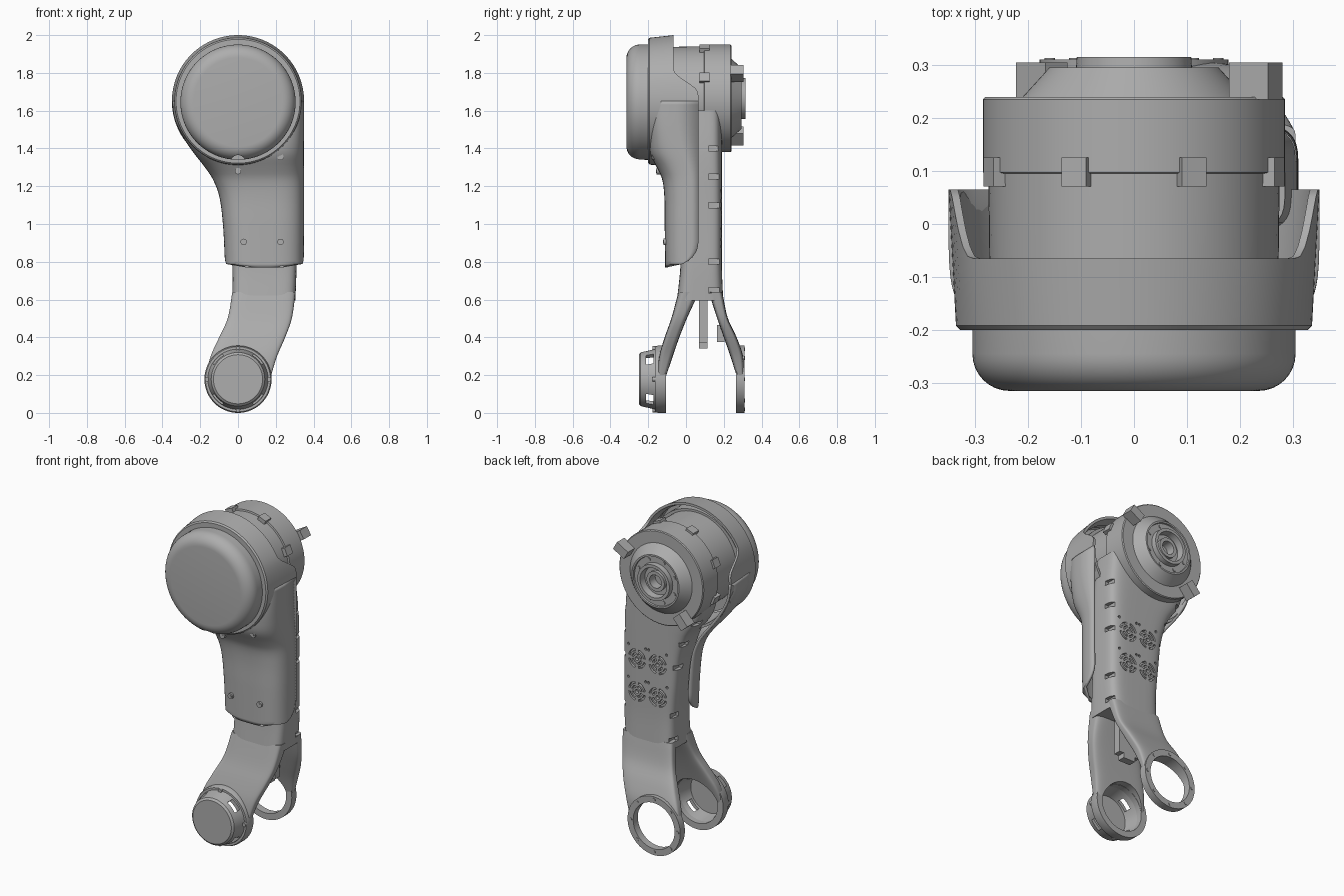
import bpy, bmesh, math
from mathutils import Vector, Matrix

if "Cube" in bpy.data.objects:
    bpy.data.objects.remove(bpy.data.objects["Cube"])

GREY = (0.42, 0.42, 0.42, 1)
mat = bpy.data.materials.new("metal grey")
mat.use_nodes = True
mat.diffuse_color = GREY
mat.node_tree.nodes["Principled BSDF"].inputs["Base Color"].default_value = GREY


def finish(name, bm, angle=35):
    bmesh.ops.remove_doubles(bm, verts=bm.verts, dist=1e-5)
    bmesh.ops.recalc_face_normals(bm, faces=bm.faces)
    me = bpy.data.meshes.new(name)
    bm.to_mesh(me)
    bm.free()
    ob = bpy.data.objects.new(name, me)
    bpy.context.collection.objects.link(ob)
    me.materials.append(mat)
    smooth(ob, angle)
    return ob


def activate(ob):
    bpy.ops.object.select_all(action='DESELECT')
    ob.select_set(True)
    bpy.context.view_layer.objects.active = ob


def smooth(ob, angle=35):
    activate(ob)
    bpy.ops.object.shade_smooth_by_angle(angle=math.radians(angle))


def bridge(bm, rings, closed):
    rows = [[bm.verts.new(p) for p in ring] for ring in rings]
    n = len(rows[0])
    for a, b in zip(rows, rows[1:]):
        for i in range(n if closed else n - 1):
            j = (i + 1) % n
            bm.faces.new((a[i], a[j], b[j], b[i]))
    return rows


def lathe(name, profile, cz, seg=64):
    """Turn (radius, y) points about a front-to-back axis at height cz."""
    bm = bmesh.new()
    turn = [2 * math.pi * i / seg for i in range(seg)]
    bridge(bm, [[(r * math.cos(t), y, cz + r * math.sin(t)) for t in turn]
                for r, y in profile], True)
    bmesh.ops.dissolve_degenerate(bm, edges=bm.edges, dist=1e-6)
    return finish(name, bm)


def sample(keys, z):
    """Smooth interpolation of rows (z, values...) sorted by falling z."""
    k = next((i for i in range(len(keys) - 1) if z >= keys[i + 1][0]), len(keys) - 2)
    p = [keys[max(0, min(len(keys) - 1, k + d))] for d in (-1, 0, 1, 2)]
    h = p[2][0] - p[1][0]
    t = (z - p[1][0]) / h
    out = []
    for c in range(1, len(p[1])):
        m = [(p[i + 1][c] - p[i - 1][c]) / (p[i + 1][0] - p[i - 1][0]) * h for i in (1, 2)]
        a, b = p[1][c], p[2][c]
        out.append(a + t * m[0] + t * t * (3 * (b - a) - 2 * m[0] - m[1])
                   + t ** 3 * (2 * (a - b) + m[0] + m[1]))
    return out


def loft(name, keys, steps=28, power=5, seg=48):
    """Solid of rounded box sections from rows (z, left, right, front, back)."""
    bm, rings = bmesh.new(), []
    for s in range(steps + 1):
        z = keys[0][0] + (keys[-1][0] - keys[0][0]) * s / steps
        x0, x1, y0, y1 = sample(keys, z)
        ring = []
        for i in range(seg):
            t = 2 * math.pi * (i + 0.5) / seg
            c, d = [math.copysign(abs(v) ** (2 / power), v) for v in (math.cos(t), math.sin(t))]
            ring.append(((x0 + x1 + (x1 - x0) * c) / 2, (y0 + y1 + (y1 - y0) * d) / 2, z))
        rings.append(ring)
    rows = bridge(bm, rings, True)
    bm.faces.new(rows[0])
    bm.faces.new(rows[-1])
    return finish(name, bm)


def box(bm, centre, size, tilt=0):
    m = Matrix.Translation(centre) @ Matrix.Rotation(tilt, 4, 'Y') @ Matrix.Diagonal((*size, 1))
    return bmesh.ops.create_cube(bm, size=1, matrix=m)


def disc(bm, centre, r, depth, seg=16):
    m = Matrix.Translation(centre) @ Matrix.Rotation(math.pi / 2, 4, 'X')
    bmesh.ops.create_cone(bm, cap_ends=True, segments=seg, radius1=r, radius2=r, depth=depth, matrix=m)


def cut(ob, bm):
    tool = finish("cutter", bm)
    tool.hide_render = True
    mod = ob.modifiers.new("cut", 'BOOLEAN')
    mod.object, mod.solver = tool, 'EXACT'
    activate(ob)
    bpy.ops.object.modifier_apply(modifier=mod.name)
    bpy.data.objects.remove(tool)
    smooth(ob)


def polar(r, deg, y, cz):
    a = math.radians(deg)
    return (r * math.cos(a), y, cz + r * math.sin(a))


# Large rounded motor cap on the front
edge = [(0.235 + 0.07 * math.sin(a), -0.245 - 0.07 * math.cos(a))
        for a in [math.pi / 2 * i / 8 for i in range(9)]]
cap = lathe("motor_cap", [(0, -0.315)] + edge + [(0.305, -0.1), (0, -0.1)], 1.645, 96)
bm = bmesh.new()
disc(bm, (0, -0.3, 1.325), 0.04, 0.16, 24)
cut(cap, bm)

# Rear motor housing with its stepped hub
HUB = 1.665
lathe("motor_housing", [(0, -0.15), (0.272, -0.15), (0.275, 0.095), (0.285, 0.097), (0.285, 0.235),
      (0.28, 0.24), (0.21, 0.24), (0.16, 0.295), (0.15, 0.295), (0.148, 0.285), (0.11, 0.285),
      (0.108, 0.315), (0.09, 0.315), (0.085, 0.275), (0.06, 0.275), (0.06, 0.295),
      (0.04, 0.295), (0.04, 0.24), (0, 0.24)], HUB, 72)
bm = bmesh.new()
for i in range(8):
    disc(bm, polar(0.13, 45 * i + 22.5, 0.285, HUB), 0.01, 0.01)
finish("hub_bolts", bm)

# Clamping lugs around the housing seam
bm = bmesh.new()
for i in range(8):
    deg = 45 * i + 22.5
    box(bm, polar(0.28, deg, 0.098, HUB), (0.035, 0.055, 0.05), -math.radians(deg))
finish("housing_lugs", bm)

# Two stop blocks on the back face
bm = bmesh.new()
for deg in (30, 229):
    box(bm, polar(0.265, deg, 0.27, HUB), (0.085, 0.07, 0.055), -math.radians(deg))
finish("stop_blocks", bm)

# Cover: upper collar whose rear edge dips at the top
bm = bmesh.new()
turn = [2 * math.pi * i / 96 for i in range(96)]


def rear_edge(t):
    s = max(0, min(1, (math.sin(t) - 0.12) / 0.36))
    return 0.065 - 0.13 * s * s * (3 - 2 * s)


def collar(r, y):
    return [(r * math.cos(t), y if y < 0 else rear_edge(t), 1.65 + r * math.sin(t)) for t in turn]


bridge(bm, [collar(*p) for p in ((0.3, -0.12), (0.3, -0.2), (0.328, -0.2), (0.336, -0.192),
                                 (0.35, 0), (0.335, 0), (0.32, -0.12))], True)
finish("cover_collar", bm)

# Cover: lower shell, an open channel that narrows down the arm
shell_keys = [(1.65, -0.35, 0.35, -0.2, 6), (1.55, -0.335, 0.35, -0.2, 6), (1.45, -0.285, 0.35, -0.198, 5),
              (1.37, -0.23, 0.35, -0.19, 4), (1.3, -0.175, 0.35, -0.155, 3.4), (1.24, -0.135, 0.35, -0.127, 3.2),
              (1.15, -0.1, 0.35, -0.115, 3.2), (1, -0.08, 0.35, -0.113, 3.2), (0.77, -0.068, 0.348, -0.11, 3.2)]
bm, rings = bmesh.new(), []
for s in range(49):
    z = 0.77 + 0.88 * (1 - s / 48)
    x0, x1, yf, power = sample(shell_keys, z)
    drop = max(0, (0.9 - z) / 0.13)
    back = 0.065 - 0.17 * (1 - math.sqrt(max(0, 1 - drop ** 2)))
    t0 = math.asin(min(1, ((0.065 - back) / (0.065 - yf)) ** (power / 2)))
    ring = []
    for i in range(41):
        t = t0 + (math.pi - 2 * t0) * i / 40
        c = math.copysign(abs(math.cos(t)) ** (2 / power), math.cos(t))
        y = 0.065 + (yf - 0.065) * max(0, math.sin(t)) ** (2 / power)
        ring.append(((x0 + x1) / 2 + (x1 - x0) / 2 * c, y, z))
    rings.append(ring)
bridge(bm, rings, False)
shell = finish("cover_shell", bm)
if shell.data.polygons[24 * 40 + 20].normal.y > 0:
    shell.data.flip_normals()
mod = shell.modifiers.new("thickness", 'SOLIDIFY')
mod.thickness, mod.offset = 0.015, -1

# Cover screws
bm = bmesh.new()
for x, y, z in ((0, -0.145, 1.28), (0.225, -0.17, 1.355), (0.03, -0.109, 0.905), (0.225, -0.109, 0.905)):
    disc(bm, (x, y, z), 0.017, 0.02)
    disc(bm, (x, y - 0.003, z), 0.009, 0.02, 6)
finish("cover_screws", bm)

# Arm body with side slots and four round vents in the back
body = loft("arm_body", [(1.6, -0.25, 0.285, -0.02, 0.19), (1.42, -0.2, 0.305, -0.02, 0.19),
                         (1.3, -0.12, 0.31, -0.02, 0.19), (1.15, -0.07, 0.31, -0.02, 0.19),
                         (0.95, -0.045, 0.31, -0.025, 0.19), (0.77, -0.03, 0.31, -0.03, 0.19),
                         (0.595, -0.03, 0.304, -0.048, 0.197)])
bm = bmesh.new()
for z in (1.4, 1.25, 1.1, 0.8, 0.65):
    box(bm, (0.31, 0.148, z), (0.05, 0.06, 0.028))
    box(bm, (sample([(1.4, -0.18), (1.25, -0.1), (1.1, -0.06), (0.65, -0.03)], z)[0], 0.148, z), (0.05, 0.06, 0.028))
for x in (0.06, 0.2):
    for z in (0.9, 1.1):
        disc(bm, (x, 0.19, z), 0.012, 0.04)
        for sx in (-1, 1):
            disc(bm, (x + sx * 0.06, 0.19, z + 0.075), 0.008, 0.04, 10)
        for r in (0.03, 0.053):
            for q in range(4):
                angles = [q * 90 + 12 + 66 * k / 6 for k in range(7)]
                rows = bridge(bm, [[(x + polar(rr, a, 0, 0)[0], yy, z + polar(rr, a, 0, 0)[2])
                                    for rr, yy in ((r - 0.006, 0.17), (r + 0.006, 0.17),
                                                   (r + 0.006, 0.21), (r - 0.006, 0.21))]
                                   for a in angles], True)
                bm.faces.new(rows[0])
                bm.faces.new(rows[-1])
cut(body, bm)

# Fork legs, each opened by its bearing hole
JOINT = 0.178
sides = [(0.64, -0.03, 0.305), (0.5, -0.055, 0.285), (0.4, -0.1, 0.25), (0.3, -0.145, 0.207), (0.19, -0.17, 0.173)]
depths = {"front_leg": ((-0.04, 0.07), (-0.078, 0.005), (-0.113, -0.035), (-0.142, -0.07), (-0.155, -0.105)),
          "rear_leg": ((0.12, 0.192), (0.165, 0.222), (0.2, 0.268), (0.235, 0.302), (0.268, 0.308))}
for name, ys in depths.items():
    leg = loft(name, [s + y for s, y in zip(sides, ys)], 20)
    bm = bmesh.new()
    disc(bm, (0, sum(ys[-1]) / 2, JOINT), 0.142, 0.2, 64)
    cut(leg, bm)

# Bearing rings
lathe("rear_ring", [(0.14, 0.265), (0.178, 0.265), (0.178, 0.31), (0.14, 0.31), (0.14, 0.265)], JOINT)
lathe("front_ring", [(0.14, -0.105), (0.178, -0.105), (0.178, -0.15), (0.172, -0.165),
                     (0.14, -0.165), (0.14, -0.105)], JOINT)

# Hollow joint cap with four side windows
cup = lathe("joint_cap", [(0, -0.25), (0.13, -0.25), (0.142, -0.24), (0.163, -0.15), (0.142, -0.13),
                          (0.125, -0.225), (0, -0.225)], JOINT)
bm = bmesh.new()
for deg in (45, 135, 225, 315):
    box(bm, polar(0.15, deg, -0.193, JOINT), (0.06, 0.04, 0.07), -math.radians(deg))
cut(cup, bm)

# Ring screws, front and back
bm = bmesh.new()
for i in range(8):
    if i % 2 == 0:
        disc(bm, polar(0.163, 45 * i, -0.163, JOINT), 0.012, 0.03)
    disc(bm, polar(0.159, 45 * i, 0.309, JOINT), 0.01, 0.008)
finish("ring_screws", bm)

# Cable guide plate and small block between the legs
bm = bmesh.new()
box(bm, (0.13, 0.092, 0.49), (0.14, 0.045, 0.3))
bmesh.ops.bevel(bm, geom=[e for e in bm.edges if abs(e.verts[0].co.y - e.verts[1].co.y) > 0.01],
                offset=0.03, segments=4, affect='EDGES')
box(bm, (0.1, 0.185, 0.42), (0.08, 0.04, 0.09))
finish("cable_guide", bm)
